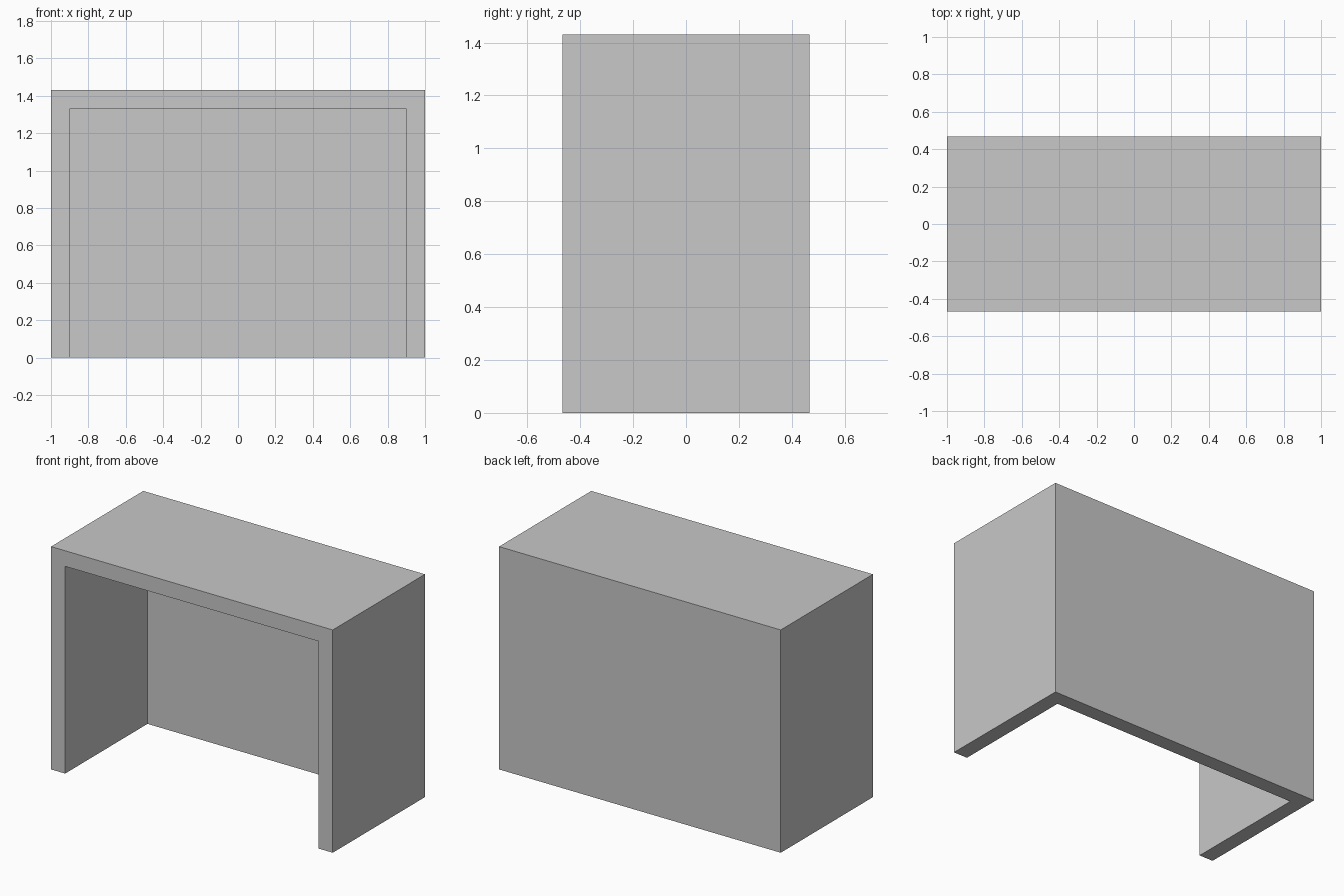
import bpy

default = bpy.data.objects.get("Cube")
if default:
    bpy.data.objects.remove(default, do_unlink=True)

WIDTH, DEPTH, HEIGHT, WALL = 2.0, 0.935, 1.43, 0.1
OVERSHOOT = 0.2  # pushes the cutter out past the open front and bottom


def add_box(name, low, high):
    """Axis-aligned box between two opposite corners."""
    centre = [(a + b) / 2 for a, b in zip(low, high)]
    bpy.ops.mesh.primitive_cube_add(size=1, location=centre)
    box = bpy.context.object
    box.name = box.data.name = name
    box.scale = [b - a for a, b in zip(low, high)]
    bpy.ops.object.transform_apply(location=True, rotation=False, scale=True)
    return box


# Plain grey surface
grey = bpy.data.materials.new("light_grey")
grey.use_nodes = True
colour = (0.58, 0.58, 0.58, 1)
grey.diffuse_color = colour
grey.node_tree.nodes["Principled BSDF"].inputs["Base Color"].default_value = colour

# Solid body of the desk
half_w, half_d = WIDTH / 2, DEPTH / 2
desk = add_box("desk_shell", (-half_w, -half_d, 0), (half_w, half_d, HEIGHT))
desk.data.materials.append(grey)

# Knee space, open at the front and bottom
cutter = add_box(
    "knee_space_cutter",
    (-half_w + WALL, -half_d - OVERSHOOT, -OVERSHOOT),
    (half_w - WALL, half_d - WALL, HEIGHT - WALL),
)
cutter.hide_render = True
cutter.data.materials.append(grey)

# Cut the space out, leaving the top, two sides and back panel
cut = desk.modifiers.new("knee_space", 'BOOLEAN')
cut.operation = 'DIFFERENCE'
cut.solver = 'EXACT'
cut.object = cutter
bpy.ops.object.select_all(action='DESELECT')
desk.select_set(True)
bpy.context.view_layer.objects.active = desk
bpy.ops.object.modifier_apply(modifier=cut.name)
bpy.data.objects.remove(cutter, do_unlink=True)
bpy.ops.object.shade_flat()
